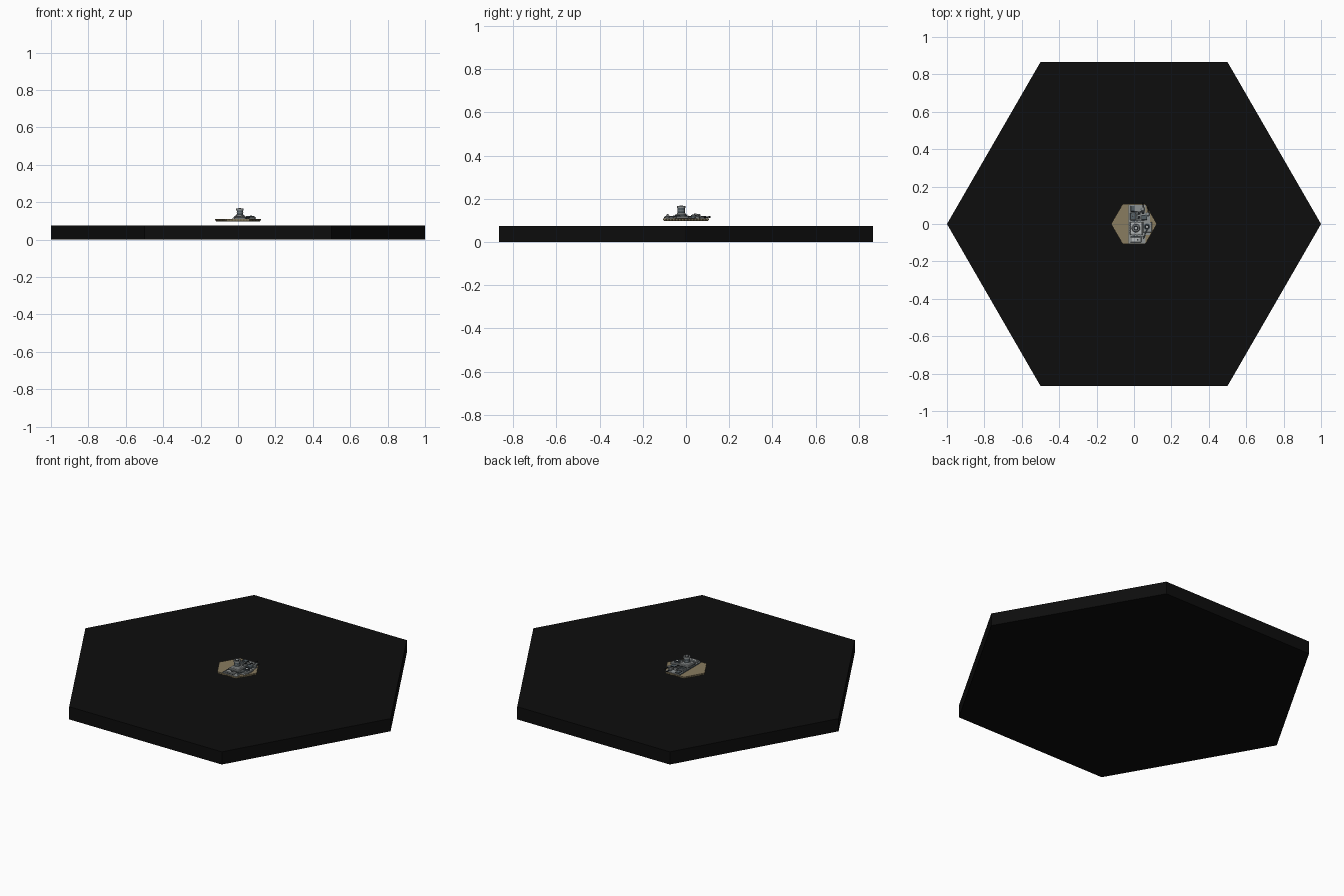
import bpy, math
from mathutils import Vector


def material(name, r, g, b):
    m = bpy.data.materials.new(name)
    m.diffuse_color = (r, g, b, 1)
    return m


BLACK = material("base black", 0.004, 0.004, 0.004)
SAND = material("sand", 0.25, 0.20, 0.115)
DARK_SAND = material("dark sand", 0.12, 0.10, 0.055)
GREY = material("concrete grey", 0.27, 0.29, 0.29)
LIGHT = material("light grey", 0.45, 0.47, 0.47)
SLATE = material("slate", 0.09, 0.115, 0.13)
DARK = material("dark metal", 0.012, 0.014, 0.016)


def finish(name, mat, bevel=0):
    o = bpy.context.object
    o.name = name
    o.data.materials.append(mat)
    if bevel:
        b = o.modifiers.new("bevel", 'BEVEL')
        b.width = bevel
        b.segments = 1
    return o


def prism(name, x, y, z0, z1, r, mat, sides=16, r2=None, turn=0):
    bpy.ops.mesh.primitive_cone_add(vertices=sides, radius1=r, radius2=r if r2 is None else r2,
                                    depth=z1 - z0, location=(x, y, (z0 + z1) / 2),
                                    rotation=(0, 0, turn))
    return finish(name, mat)


def box(name, x0, x1, y0, y1, z0, z1, mat, bevel=0, turn=0):
    bpy.ops.mesh.primitive_cube_add(size=1, location=((x0 + x1) / 2, (y0 + y1) / 2, (z0 + z1) / 2),
                                    rotation=(0, 0, turn))
    o = bpy.context.object
    o.scale = (x1 - x0, y1 - y0, z1 - z0)
    bpy.ops.object.transform_apply(location=False, rotation=False, scale=True)
    return finish(name, mat, bevel)


def rod(name, a, b, r, mat, sides=8):
    a, b = Vector(a), Vector(b)
    d = b - a
    bpy.ops.mesh.primitive_cylinder_add(vertices=sides, radius=r, depth=d.length, location=(a + b) / 2,
                                        rotation=d.to_track_quat('Z', 'Y').to_euler())
    return finish(name, mat)


# large hexagonal base, corners on the x axis
HEX = math.radians(30)
prism("base", 0, 0, 0, 0.075, 1, BLACK, 6, turn=HEX)

# small floating ground tile with a darker underside and toothed rim
prism("tile_underside", 0, 0, 0.098, 0.101, 0.118, DARK_SAND, 6, turn=HEX)
prism("ground_tile", 0, 0, 0.101, 0.110, 0.122, SAND, 6, turn=HEX)
for side in range(6):
    ang = math.radians(30 + 60 * side)
    for k in range(-3, 4):
        c = Vector((math.cos(ang), math.sin(ang))) * 0.1052
        c += Vector((-math.sin(ang), math.cos(ang))) * k * 0.016
        box("rim_tooth", c.x - 0.0015, c.x + 0.0015, c.y - 0.004, c.y + 0.004,
            0.100, 0.107, DARK_SAND, turn=ang)

# paved platform
box("pavement", -0.028, 0.062, -0.103, 0.102, 0.109, 0.113, GREY)
box("pavement_side", 0.060, 0.085, -0.06, 0.06, 0.109, 0.112, GREY)
box("pavement_edge", -0.030, -0.026, -0.103, 0.102, 0.109, 0.115, SLATE)

# main hall and side blocks
box("main_hall", -0.022, 0.045, -0.060, 0.012, 0.112, 0.124, GREY, 0.002)
box("hall_roof", -0.016, 0.038, -0.052, 0.006, 0.124, 0.128, LIGHT, 0.001)
box("north_block", -0.022, 0.010, 0.022, 0.060, 0.112, 0.124, GREY, 0.002)
box("north_roof", -0.018, 0.006, 0.026, 0.056, 0.124, 0.126, SLATE)
box("far_block", -0.018, 0.004, 0.068, 0.096, 0.112, 0.119, SLATE, 0.001)
box("south_block", -0.020, 0.040, -0.098, -0.070, 0.112, 0.121, GREY, 0.002)
box("south_roof", -0.010, 0.030, -0.093, -0.076, 0.121, 0.123, LIGHT)
box("east_block", 0.048, 0.095, -0.045, 0.012, 0.110, 0.120, GREY, 0.002)
box("east_shed", 0.040, 0.070, 0.022, 0.048, 0.110, 0.122, SLATE, 0.001)
for i in range(5):
    y = -0.05 + i * 0.013
    box("hall_window", -0.0230, -0.0215, y, y + 0.006, 0.115, 0.120, DARK)
    x = -0.014 + i * 0.011
    box("south_window", x, x + 0.005, -0.0988, -0.0975, 0.114, 0.118, DARK)

# main tower with collars and open top
TX, TY = 0.010, -0.022
prism("tower_foot", TX, TY, 0.124, 0.134, 0.026, GREY, r2=0.018)
prism("tower_shaft", TX, TY, 0.132, 0.160, 0.0165, SLATE)
prism("tower_band", TX, TY, 0.143, 0.146, 0.0185, GREY)
prism("tower_crown", TX, TY, 0.157, 0.166, 0.0195, GREY)
prism("tower_opening", TX, TY, 0.164, 0.1665, 0.014, DARK)
prism("tower_cap", TX, TY, 0.166, 0.168, 0.007, LIGHT)

# round vent on the east block
prism("vent_drum", 0.069, -0.015, 0.118, 0.126, 0.018, SLATE)
prism("vent_opening", 0.069, -0.015, 0.125, 0.1268, 0.014, DARK)
prism("vent_hub", 0.069, -0.015, 0.126, 0.128, 0.006, LIGHT)

# storage tanks and small vents
for x, y, r, z in ((0.026, 0.034, 0.010, 0.125), (0.026, 0.058, 0.010, 0.128),
                   (0.048, 0.060, 0.008, 0.124), (-0.006, 0.042, 0.006, 0.131),
                   (0.020, -0.085, 0.005, 0.127)):
    prism("tank", x, y, 0.111, z, r, GREY, 12)
    prism("tank_lid", x, y, z, z + 0.002, r * 0.7, DARK, 12)

# pipes joining the blocks
for x in (-0.010, 0.000, 0.016, 0.034):
    rod("long_pipe", (x, -0.080, 0.119), (x, 0.065, 0.119), 0.002, SLATE)
for y in (-0.066, 0.018, 0.064):
    rod("cross_pipe", (-0.018, y, 0.116), (0.056, y, 0.116), 0.002, DARK)
rod("diagonal_pipe", (0.05, -0.08, 0.114), (0.069, -0.03, 0.122), 0.003, SLATE)

# two gun turrets pointing to the back
for x, y, tip in ((0.047, 0.078, 0.114), (0.074, 0.052, 0.092)):
    prism("turret_base", x, y, 0.109, 0.114, 0.012, SLATE, 12)
    box("turret_body", x - 0.008, x + 0.008, y - 0.008, y + 0.010, 0.113, 0.120, GREY, 0.001)
    rod("gun_barrel", (x, y, 0.116), (x, tip, 0.116), 0.0025, DARK)
    rod("muzzle", (x, tip - 0.009, 0.116), (x, tip, 0.116), 0.004, DARK)
